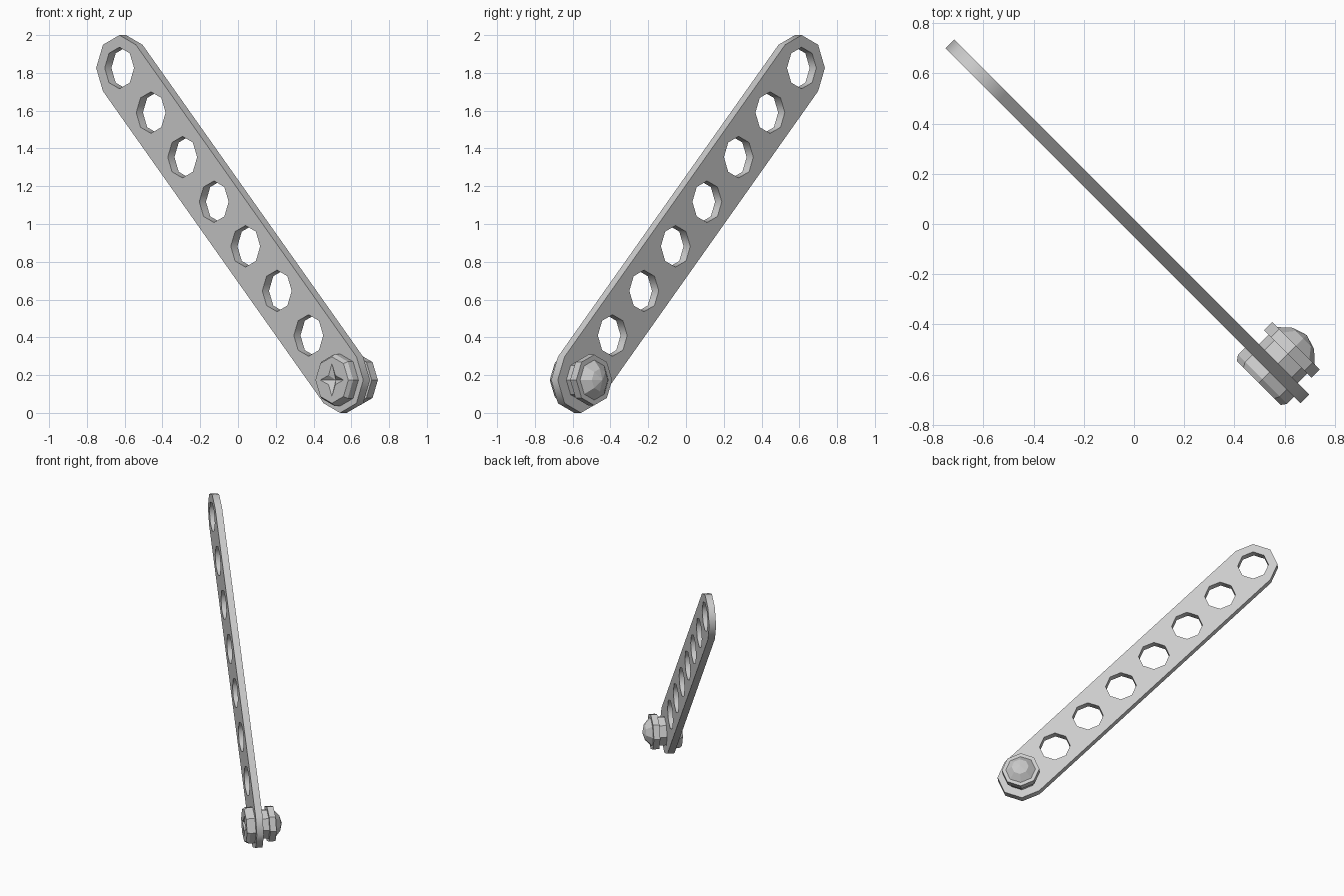
import bpy, bmesh, math
from mathutils import Matrix

if "Cube" in bpy.data.objects:
    bpy.data.objects.remove(bpy.data.objects["Cube"])

R = math.sqrt(0.5)
# Local frame: x runs along the strip's heading, y is up, z points out of the screw-head side
FRAME = Matrix(((R, 0, -R, 0), (-R, 0, -R, 0), (0, 1, 0, 0), (0, 0, 0, 1)))
U0, Z0 = 0.80, 0.174        # centre of the lowest hole
STEP = 1.652 / 7            # hole spacing on each axis (45 degree slope)


def octagon(cx, cy, r, first=0, count=8):
    return [(cx + r * math.cos(math.radians(45 * i)),
             cy + r * math.sin(math.radians(45 * i))) for i in range(first, first + count)]


def lathe(name, profile):
    """Eight-sided rings (axial radius, diagonal radius, depth); zero radius closes to a point."""
    bm = bmesh.new()
    rings = []
    for ra, rd, w in profile:
        if ra == 0:
            rings.append([bm.verts.new((U0, Z0, w))] * 8)
            continue
        ring = []
        for i in range(8):
            r, a = (rd if i % 2 else ra), math.radians(45 * i)
            ring.append(bm.verts.new((U0 + r * math.cos(a), Z0 + r * math.sin(a), w)))
        rings.append(ring)
    for a, b in zip(rings, rings[1:]):
        for i in range(8):
            j = (i + 1) % 8
            quad = list(dict.fromkeys((a[i], a[j], b[j], b[i])))
            bm.faces.new(quad)
    bmesh.ops.recalc_face_normals(bm, faces=bm.faces[:])
    mesh = bpy.data.meshes.new(name)
    bm.to_mesh(mesh)
    bm.free()
    ob = bpy.data.objects.new(name, mesh)
    ob.matrix_world = FRAME
    bpy.context.collection.objects.link(ob)
    return ob


# Perforated strip: filled outline with half-octagon ends and eight holes
curve = bpy.data.curves.new("perforated_strip", 'CURVE')
curve.dimensions = '2D'
curve.fill_mode = 'BOTH'
curve.extrude = 0.025
top = (U0 - 7 * STEP, Z0 + 7 * STEP)
loops = [octagon(*top, 0.174, 1, 5) + octagon(U0, Z0, 0.174, 5, 5)]
loops += [octagon(U0 - k * STEP, Z0 + k * STEP, 0.11) for k in range(8)]
for pts in loops:
    sp = curve.splines.new('POLY')
    sp.points.add(len(pts) - 1)
    for p, (x, y) in zip(sp.points, pts):
        p.co = (x, y, 0, 1)
    sp.use_cyclic_u = True
strip = bpy.data.objects.new("perforated_strip", curve)
bpy.context.collection.objects.link(strip)
strip.matrix_world = FRAME @ Matrix.Translation((0, 0, 0.011))
bpy.context.view_layer.objects.active = strip
strip.select_set(True)
bpy.ops.object.convert(target='MESH')

# Screw head with bevelled rim and four-point star recess
lathe("screw_head", [(0, 0, 0.036), (0.138, 0.138, 0.036), (0.138, 0.138, 0.076),
                     (0.123, 0.123, 0.097), (0.087, 0.035, 0.097), (0, 0, 0.067)])

# Shaft passing through the lowest hole
lathe("screw_shaft", [(0, 0, 0.05), (0.109, 0.109, 0.05), (0.109, 0.109, -0.08), (0, 0, -0.08)])

# Domed cap nut with a wide flange
lathe("cap_nut", [(0, 0, -0.067), (0.134, 0.134, -0.067), (0.134, 0.134, -0.113),
                  (0.106, 0.106, -0.113), (0.06, 0.06, -0.155), (0, 0, -0.174)])
